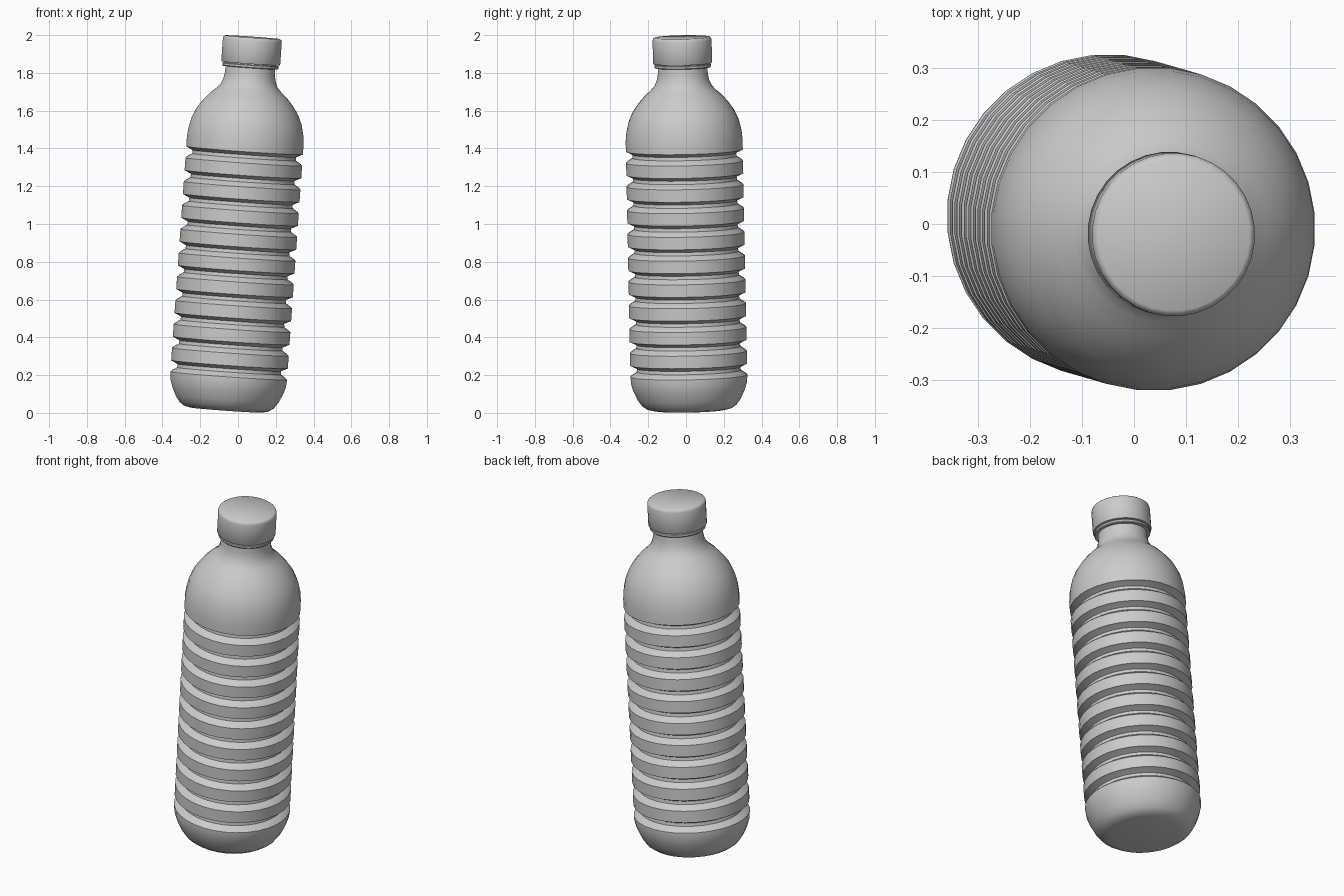
import bpy, bmesh
from math import pi, sin, cos, radians
from mathutils import Vector

if "Cube" in bpy.data.objects:
    bpy.data.objects.remove(bpy.data.objects["Cube"])

SIDES = 32
BOTTOM = Vector((-0.062, 0.019, 0.015))   # centre of the base
TOP = Vector((0.077, -0.021, 1.989))      # centre of the cap top
AXIS = TOP - BOTTOM
LENGTH = AXIS.length
TILT = Vector((0, 0, 1)).rotation_difference(AXIS)


def lathe(name, profile, angle=35):
    """Spin (radius, height) points round the tilted bottle axis."""
    bm = bmesh.new()
    rings = []
    for r, h in profile:
        ring = []
        for i in range(SIDES):
            a = 2 * pi * (i + 0.5) / SIDES
            p = Vector((r * cos(a), r * sin(a), h))
            ring.append(bm.verts.new(BOTTOM + TILT @ p))
        rings.append(ring)
    for lo, hi in zip(rings, rings[1:]):
        for i in range(SIDES):
            j = (i + 1) % SIDES
            bm.faces.new((lo[i], lo[j], hi[j], hi[i]))
    bm.faces.new(rings[0][::-1])
    bm.faces.new(rings[-1])
    mesh = bpy.data.meshes.new(name)
    bm.to_mesh(mesh)
    bm.free()
    ob = bpy.data.objects.new(name, mesh)
    bpy.context.collection.objects.link(ob)
    bpy.ops.object.select_all(action='DESELECT')
    ob.select_set(True)
    bpy.context.view_layer.objects.active = ob
    bpy.ops.object.shade_smooth_by_angle(angle=radians(angle))
    return ob


# rounded base
body = [(0.19, 0.0), (0.225, 0.008), (0.252, 0.027), (0.275, 0.06),
        (0.296, 0.105), (0.307, 0.14), (0.311, 0.175)]

# ten grooves between the ribs
R, FIRST, STEP = 0.311, 0.216, 0.1262
for k in range(10):
    c = FIRST + k * STEP
    body += [(R, c - 0.034), (R - 0.008, c - 0.026), (R - 0.034, c - 0.009),
             (R - 0.036, c + 0.009), (R - 0.010, c + 0.022), (R, c + 0.026)]

# domed shoulder and neck
body += [(0.311, 1.43), (0.306, 1.48), (0.293, 1.535), (0.271, 1.585),
         (0.240, 1.63), (0.205, 1.67), (0.173, 1.698), (0.152, 1.722),
         (0.139, 1.752), (0.133, 1.785), (0.131, 1.86)]
lathe("bottle_body", body)

# tamper ring under the cap
lathe("cap_ring", [(0.128, 1.818), (0.147, 1.818), (0.150, 1.822),
                   (0.150, 1.832), (0.147, 1.836), (0.128, 1.836)])

# screw cap
lathe("cap", [(0.128, 1.840), (0.154, 1.840), (0.157, 1.844),
              (0.157, LENGTH - 0.016), (0.154, LENGTH - 0.006),
              (0.146, LENGTH)], 40)
